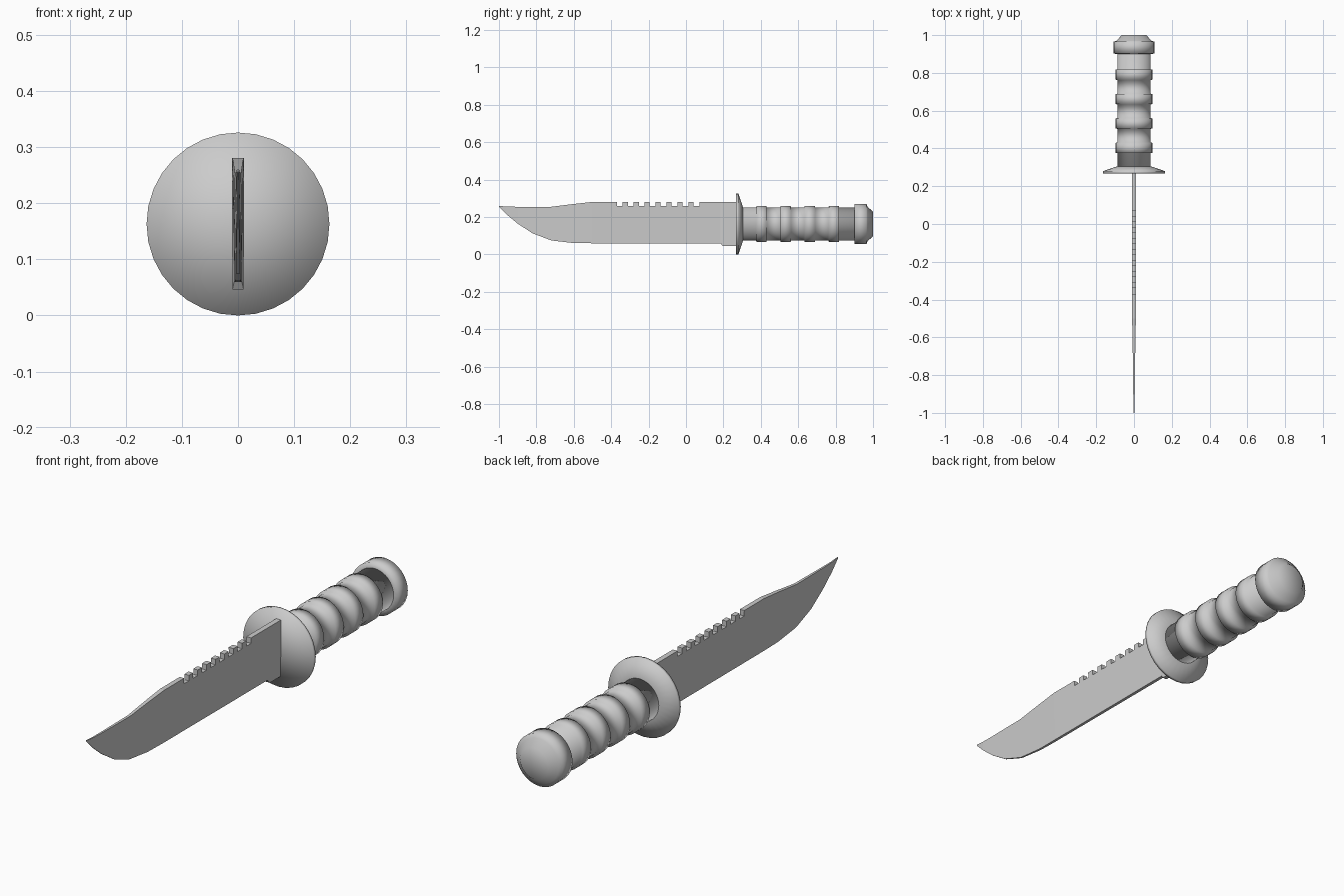
import bpy, bmesh, math

cube = bpy.data.objects.get("Cube")
if cube:
    bpy.data.objects.remove(cube, do_unlink=True)

AXIS_Z = 0.163
SIDES = 32

grey = bpy.data.materials.new("plain grey")
grey.use_nodes = True
grey.diffuse_color = (0.6, 0.6, 0.6, 1)
grey.node_tree.nodes["Principled BSDF"].inputs["Base Color"].default_value = (0.6, 0.6, 0.6, 1)


def finish(name, bm, smooth):
    bmesh.ops.recalc_face_normals(bm, faces=bm.faces)
    for f in bm.faces:
        f.smooth = smooth
    mesh = bpy.data.meshes.new(name)
    bm.to_mesh(mesh)
    bm.free()
    mesh.materials.append(grey)
    obj = bpy.data.objects.new(name, mesh)
    bpy.context.collection.objects.link(obj)
    return obj


def lathe(name, profile):
    """Turn (y, radius) points about the long axis, closing both ends with fans."""
    bm = bmesh.new()
    rings = []
    for y, r in profile:
        ring = []
        for i in range(SIDES):
            a = 2 * math.pi * i / SIDES
            ring.append(bm.verts.new((r * math.sin(a), y, AXIS_Z + r * math.cos(a))))
        rings.append(ring)
    for a, b in zip(rings, rings[1:]):
        for i in range(SIDES):
            j = (i + 1) % SIDES
            bm.faces.new((a[i], a[j], b[j], b[i]))
    for ring, y in ((rings[0], profile[0][0]), (rings[-1], profile[-1][0])):
        c = bm.verts.new((0, y, AXIS_Z))
        for i in range(SIDES):
            bm.faces.new((ring[i], ring[(i + 1) % SIDES], c))
    return finish(name, bm, True)


# Round guard, flat in front and sloped behind
lathe("guard", [(0.267, 0.163), (0.28, 0.163), (0.305, 0.09)])

# Grip with four raised bands
grip = [(0.29, 0.088)]
for k in range(4):
    start = 0.375 + 0.129 * k
    grip += [(start, 0.088), (start + 0.002, 0.097),
             (start + 0.055, 0.097), (start + 0.057, 0.088)]
grip.append((0.91, 0.088))
lathe("grip", grip)

# Pommel with a chamfered end
lathe("pommel", [(0.9, 0.085), (0.902, 0.108), (0.965, 0.108), (0.97, 0.093), (1.0, 0.065)])

# Blade stations: y, spine z, edge z, half thickness at spine, at edge
stations = [
    (-1.0, 0.26, 0.255, 0.002, 0.001),
    (-0.96, 0.256, 0.215, 0.003, 0.002),
    (-0.9, 0.255, 0.165, 0.004, 0.002),
    (-0.82, 0.255, 0.113, 0.005, 0.003),
    (-0.72, 0.255, 0.075, 0.006, 0.004),
    (-0.6, 0.27, 0.061, 0.008, 0.005),
    (-0.5, 0.281, 0.06, 0.01, 0.006),
    (0.185, 0.281, 0.06, 0.011, 0.007),
    (0.195, 0.281, 0.046, 0.011, 0.01),
    (0.275, 0.281, 0.046, 0.011, 0.01),
]
bm = bmesh.new()
loops = [[bm.verts.new(p) for p in ((-s, y, t), (s, y, t), (e, y, b), (-e, y, b))]
         for y, t, b, s, e in stations]
for a, b in zip(loops, loops[1:]):
    for i in range(4):
        j = (i + 1) % 4
        bm.faces.new((a[i], a[j], b[j], b[i]))
bm.faces.new(loops[0])
bm.faces.new(loops[-1])
blade = finish("blade", bm, False)

# Saw notches cut along the spine
bm = bmesh.new()
for k in range(8):
    box = bmesh.ops.create_cube(bm, size=1)["verts"]
    bmesh.ops.scale(bm, vec=(0.1, 0.031, 0.06), verts=box)
    bmesh.ops.translate(bm, vec=(0, -0.354 + 0.0585 * k, 0.288), verts=box)
cutter = finish("notch_cutter", bm, False)
cutter.hide_render = True

cut = blade.modifiers.new("notches", 'BOOLEAN')
cut.operation = 'DIFFERENCE'
cut.solver = 'EXACT'
cut.object = cutter
bpy.context.view_layer.objects.active = blade
blade.select_set(True)
bpy.ops.object.modifier_apply(modifier=cut.name)
bpy.data.objects.remove(cutter, do_unlink=True)
